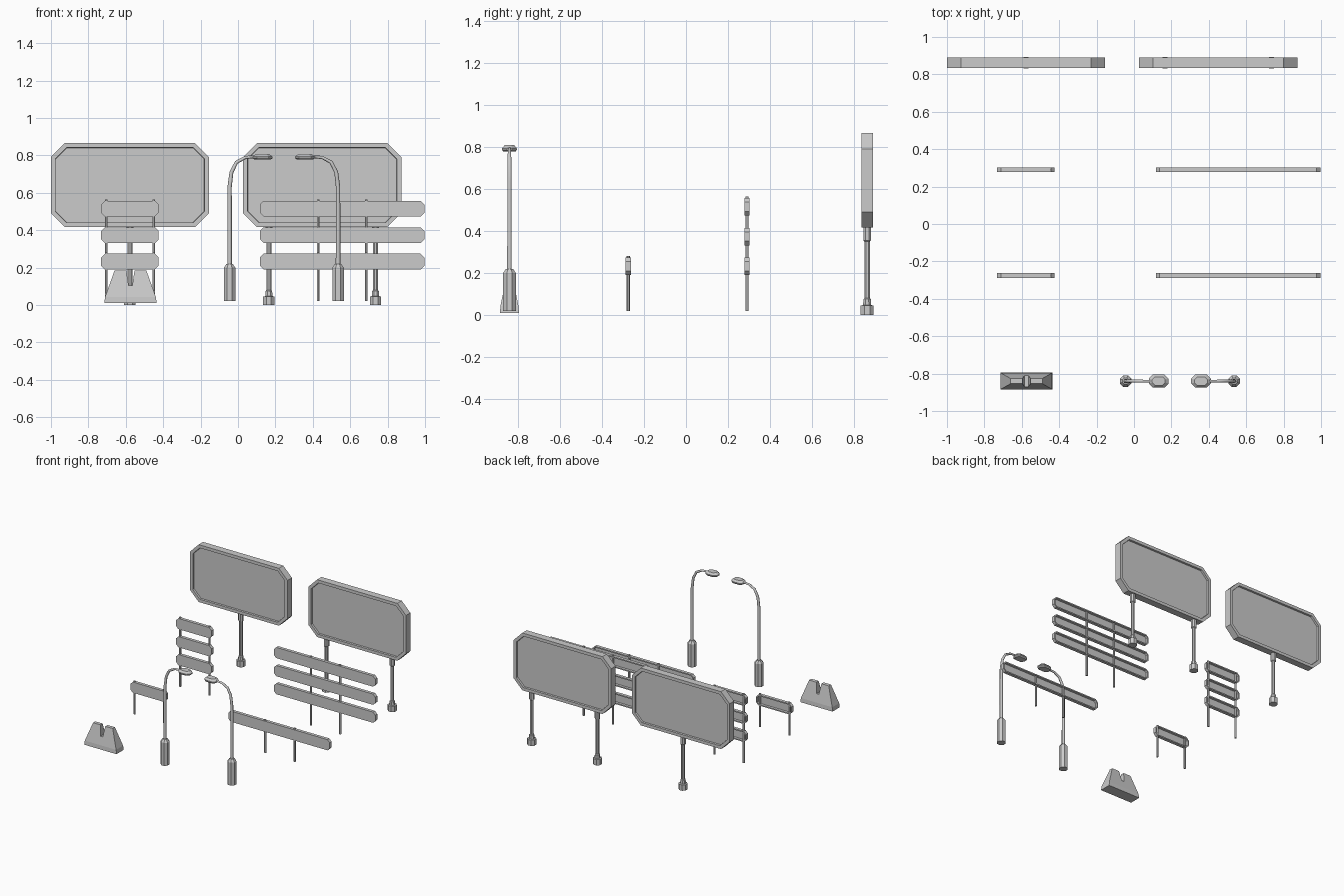
import bpy, bmesh, math
from mathutils import Vector

cube = bpy.data.objects.get("Cube")
if cube:
    bpy.data.objects.remove(cube, do_unlink=True)


# Helpers
def add_object(name, bm):
    bmesh.ops.recalc_face_normals(bm, faces=bm.faces)
    mesh = bpy.data.meshes.new(name)
    bm.to_mesh(mesh)
    bm.free()
    obj = bpy.data.objects.new(name, mesh)
    bpy.context.collection.objects.link(obj)
    return obj


def loft(rings):
    """Capped skin through rings of equal point count; returns bmesh and caps."""
    bm = bmesh.new()
    loops = [[bm.verts.new(p) for p in ring] for ring in rings]
    for a, b in zip(loops, loops[1:]):
        for i in range(len(a)):
            j = (i + 1) % len(a)
            bm.faces.new((a[i], a[j], b[j], b[i]))
    caps = [bm.faces.new(loops[0][::-1]), bm.faces.new(loops[-1])]
    bmesh.ops.recalc_face_normals(bm, faces=bm.faces)
    return bm, caps


def chamfered(w, h, c):
    w, h = w / 2, h / 2
    return [(w, c - h), (w, h - c), (w - c, h), (c - w, h),
            (-w, h - c), (-w, c - h), (c - w, -h), (w - c, -h)]


def lathe(name, x, y, profile, sides=8):
    rings = []
    for r, z in profile:
        angles = [math.tau * (i + 0.5) / sides for i in range(sides)]
        rings.append([(x + r * math.cos(a), y + r * math.sin(a), z) for a in angles])
    return add_object(name, loft(rings)[0])


def panel(name, centre, w, h, depth, chamfer, rim, recess, both):
    """Upright chamfered slab with a recess in the back, or in both faces."""
    x, y, z = centre
    rings = [[(x + u, y + d, z + v) for u, v in chamfered(w, h, chamfer)]
             for d in (-depth / 2, depth / 2)]
    bm, caps = loft(rings)
    for cap in caps if both else caps[1:]:
        bmesh.ops.inset_individual(bm, faces=[cap], thickness=rim)
        bmesh.ops.inset_individual(bm, faces=[cap], thickness=0.002, depth=-recess)
    return add_object(name, bm)


# Billboards on one or two stepped posts
BOARD_Y = 0.862
for side, x, posts in (("right", -0.578, [-0.578]), ("left", 0.45, [0.165, 0.735])):
    panel(f"billboard_{side}", (x, BOARD_Y, 0.641), 0.846, 0.45, 0.055,
          0.075, 0.026, 0.014, True)
    for i, px in enumerate(posts):
        lathe(f"billboard_post_{side}_{i + 1}", px, BOARD_Y,
              [(0.033, 0), (0.033, 0.045), (0.021, 0.047), (0.019, 0.075),
               (0.014, 0.08), (0.014, 0.35), (0.02, 0.355), (0.02, 0.43)])

# Plank signs: single in front, triple behind, short and long
for row, y, heights in (("front", -0.275, [0.232]), ("back", 0.29, [0.232, 0.373, 0.515])):
    for size, x, w, posts in (("short", -0.578, 0.308, (-0.705, -0.45)),
                              ("long", 0.557, 0.88, (0.43, 0.685))):
        for i, z in enumerate(heights):
            panel(f"{size}_plank_{row}_{i + 1}", (x, y, z), w, 0.084, 0.025,
                  0.02, 0.01, 0.016, False)
        for i, px in enumerate(posts):
            lathe(f"{size}_sign_post_{row}_{i + 1}", px, y,
                  [(0.008, 0.02), (0.008, heights[-1] + 0.049)], 6)

# Street lamps, a facing pair
LAMP_Y = -0.84
ARM = [(0, 0.2), (0, 0.63), (0.01, 0.71), (0.037, 0.763), (0.085, 0.789), (0.15, 0.793)]
for side, x, s in (("right", -0.045, 1), ("left", 0.535, -1)):
    lathe(f"lamp_base_{side}", x, LAMP_Y,
          [(0.033, 0.02), (0.033, 0.2), (0.018, 0.22)])

    curve = bpy.data.curves.new(f"lamp_pole_{side}", "CURVE")
    curve.dimensions = "3D"
    curve.bevel_depth = 0.0125
    curve.bevel_resolution = 1
    curve.use_fill_caps = True
    spline = curve.splines.new("POLY")
    spline.points.add(len(ARM) - 1)
    for i, (point, (u, z)) in enumerate(zip(spline.points, ARM)):
        point.co = (x + s * u, LAMP_Y, z, 1)
        point.radius = 1 - 0.08 * i
    pole = bpy.data.objects.new(f"lamp_pole_{side}", curve)
    bpy.context.collection.objects.link(pole)
    bpy.ops.object.select_all(action="DESELECT")
    pole.select_set(True)
    bpy.context.view_layer.objects.active = pole
    bpy.ops.object.convert(target="MESH")

    rings = [[(x + s * 0.177 + u * k, LAMP_Y + v * k, z)
              for u, v in chamfered(0.106, 0.07, 0.022)]
             for k, z in ((0.8, 0.777), (1, 0.785), (1, 0.793), (0.65, 0.808))]
    add_object(f"lamp_head_{side}", loft(rings)[0])

# Tapered road barrier with a slot across its crest
bx, by = -0.575, -0.84


def block(levels):
    return loft([[(bx + i * w, by + j * d, z)
                  for i, j in ((-1, -1), (1, -1), (1, 1), (-1, 1))]
                 for w, d, z in levels])[0]


barrier = add_object("road_barrier", block(
    [(0.14, 0.045, 0.01), (0.136, 0.043, 0.042), (0.085, 0.014, 0.185)]))
cutter = add_object("slot_cutter", block([(0.01, 0.08, 0.105), (0.024, 0.08, 0.2)]))
cutter.hide_render = True
cut = barrier.modifiers.new("slot", "BOOLEAN")
cut.operation = "DIFFERENCE"
cut.solver = "EXACT"
cut.object = cutter
bpy.context.view_layer.objects.active = barrier
bpy.ops.object.modifier_apply(modifier=cut.name)
bpy.data.objects.remove(cutter, do_unlink=True)
